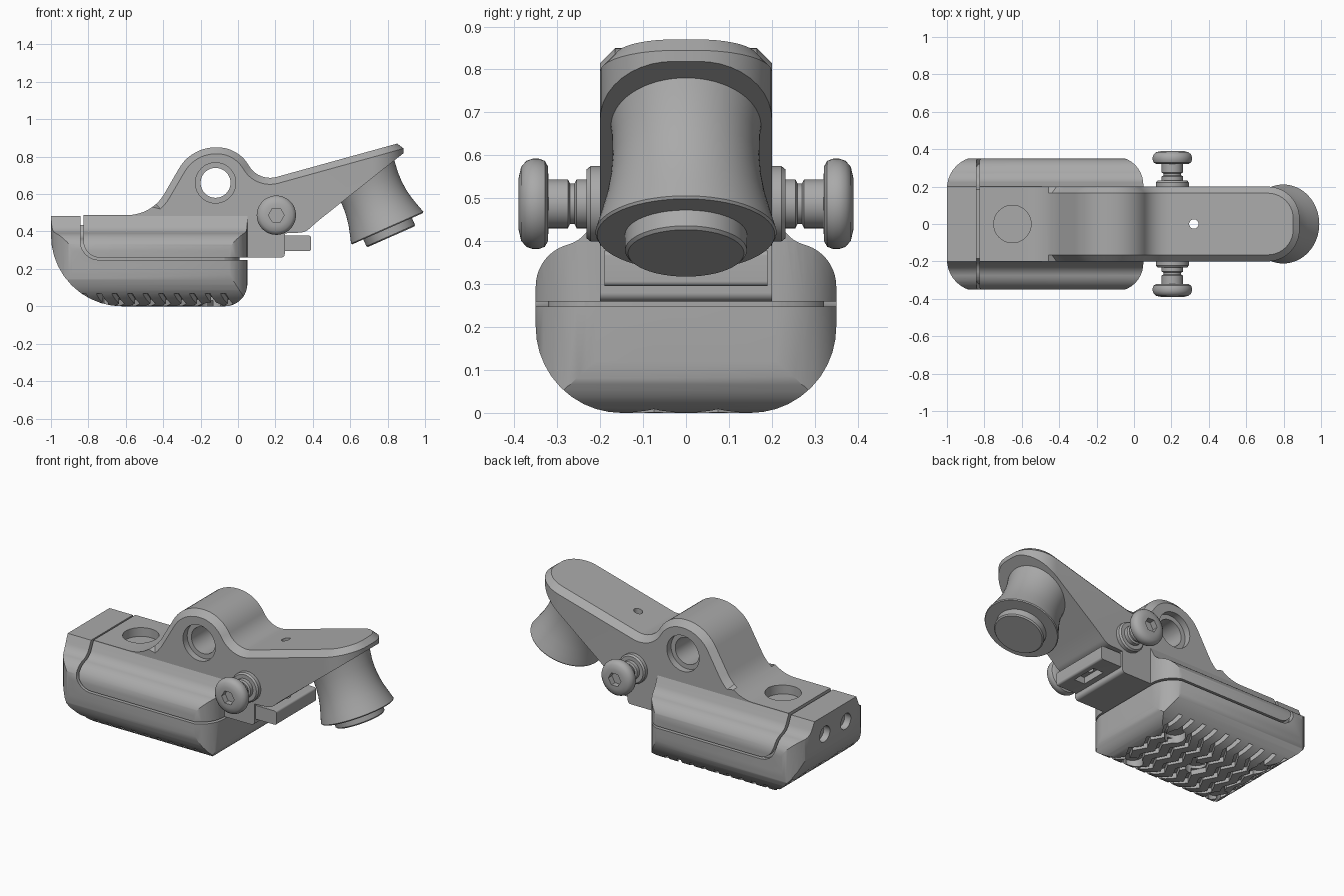
import bpy, bmesh, math
from mathutils import Matrix, Vector

if "Cube" in bpy.data.objects:
    bpy.data.objects.remove(bpy.data.objects["Cube"], do_unlink=True)

grey = bpy.data.materials.new("plain grey")
grey.use_nodes = True
grey.diffuse_color = (0.4, 0.4, 0.4, 1)
grey.node_tree.nodes["Principled BSDF"].inputs["Base Color"].default_value = (0.4, 0.4, 0.4, 1)


def to_object(name, bm):
    bmesh.ops.recalc_face_normals(bm, faces=bm.faces[:])
    mesh = bpy.data.meshes.new(name)
    bm.to_mesh(mesh)
    bm.free()
    obj = bpy.data.objects.new(name, mesh)
    bpy.context.collection.objects.link(obj)
    return obj


def rounded(points, steps=10):
    """Polygon whose corners (u, v, cut) become circular arcs."""
    out = []
    for i, (u, v, cut) in enumerate(points):
        p = Vector((u, v))
        if cut == 0:
            out.append(p)
            continue
        a = (Vector(points[i - 1][:2]) - p).normalized()
        b = (Vector(points[(i + 1) % len(points)][:2]) - p).normalized()
        w = math.sin(a.angle(b) / 2)
        for k in range(steps + 1):
            t = k / steps
            c0, c1, c2 = (1 - t) ** 2, 2 * t * (1 - t) * w, t * t
            out.append((c0 * (p + a * cut) + c1 * p + c2 * (p + b * cut)) / (c0 + c1 + c2))
    return out


def prism(name, points, axis, lo, hi):
    place = {"x": lambda p, h: (h, p[0], p[1]),
             "y": lambda p, h: (p[0], h, p[1]),
             "z": lambda p, h: (p[0], p[1], h)}[axis]
    bm = bmesh.new()
    ring = rounded(points)
    n = len(ring)
    a = [bm.verts.new(place(p, lo)) for p in ring]
    b = [bm.verts.new(place(p, hi)) for p in ring]
    bm.faces.new(a)
    bm.faces.new(b[::-1])
    for i in range(n):
        j = (i + 1) % n
        bm.faces.new((a[i], a[j], b[j], b[i]))
    return to_object(name, bm)


def box(name, x0, x1, y0, y1, z0, z1, cut=0):
    return prism(name, [(x0, z0, cut), (x1, z0, cut), (x1, z1, cut), (x0, z1, cut)], "y", y0, y1)


def lathe(name, profile, matrix, sides=48):
    """Closed solid of revolution from (radius, height) points."""
    bm = bmesh.new()
    verts = [bm.verts.new((r, 0, h)) for r, h in profile]
    edges = [bm.edges.new(pair) for pair in zip(verts, verts[1:])]
    bmesh.ops.spin(bm, geom=verts + edges, cent=(0, 0, 0), axis=(0, 0, 1),
                   angle=math.tau, steps=sides)
    bmesh.ops.remove_doubles(bm, verts=bm.verts[:], dist=1e-5)
    bmesh.ops.transform(bm, matrix=matrix, verts=bm.verts[:])
    return to_object(name, bm)


def rod(radius, axis, centre, length, sides=40):
    """Cylinder cutter along one axis."""
    pts = [(centre[0] + radius * math.cos(math.tau * i / sides),
            centre[1] + radius * math.sin(math.tau * i / sides), 0) for i in range(sides)]
    return prism("cutter", pts, axis, *length)


def boolean(obj, other, operation="DIFFERENCE", keep=False):
    mod = obj.modifiers.new("cut", "BOOLEAN")
    mod.operation, mod.object, mod.solver = operation, other, "EXACT"
    bpy.context.view_layer.objects.active = obj
    bpy.ops.object.modifier_apply(modifier=mod.name)
    if not keep:
        bpy.data.objects.remove(other, do_unlink=True)


def finish(obj):
    obj.data.materials.clear()
    obj.data.materials.append(grey)
    bpy.ops.object.select_all(action="DESELECT")
    obj.select_set(True)
    bpy.context.view_layer.objects.active = obj
    bpy.ops.object.shade_smooth_by_angle(angle=math.radians(30))


def pod(name):
    """Rounded housing: cross-section, side outline and plan intersected."""
    half = [(0.2, 0.483, 0), (0.24, 0.4, 0.04), (0.35, 0.375, 0.08), (0.35, 0, 0.2)]
    section = half + [(-y, z, c) for y, z, c in reversed(half)]
    obj = prism(name, section, "x", -1.1, 0.2)
    side = [(-1, 0.6, 0), (0.05, 0.6, 0), (0.05, 0, 0.12), (-1, 0, 0.38)]
    boolean(obj, prism("cutter", side, "y", -0.5, 0.5), "INTERSECT")
    plan = [(-1, -0.36, 0.17), (0.05, -0.36, 0.15), (0.05, 0.36, 0.15), (-1, 0.36, 0.17)]
    boolean(obj, prism("cutter", plan, "z", -0.1, 0.7), "INTERSECT")
    return obj


# Frame: side outline cut to a rounded plan
outline = [(-0.9, 0.488, 0), (-0.46, 0.488, 0.13), (-0.25, 0.85, 0.13), (0, 0.85, 0.11),
           (0.11, 0.665, 0.1), (1, 0.911, 0), (1, 0.91, 0), (0.42, 0.45, 0.04),
           (0.36, 0.395, 0.03), (0.25, 0.39, 0), (0.25, 0.26, 0.02), (-0.9, 0.26, 0)]
frame = prism("frame", outline, "y", -0.3, 0.3)
plan = [(-0.827, -0.2, 0), (0.885, -0.2, 0.17), (0.885, 0.2, 0.17), (-0.827, 0.2, 0)]
boolean(frame, prism("cutter", plan, "z", 0, 1.2), "INTERSECT")

# Chamfer along the upper rim of the frame
bm = bmesh.new()
bm.from_mesh(frame.data)
bm.normal_update()
rim = []
for e in bm.edges:
    if len(e.link_faces) == 2 and min(v.co.x for v in e.verts) > -0.47:
        low, high = sorted(f.normal.z for f in e.link_faces)
        if abs(low) < 0.05 and high > 0.1:
            rim.append(e)
bmesh.ops.bevel(bm, geom=rim, offset=0.035, segments=1, affect="EDGES", clamp_overlap=False)
bm.to_mesh(frame.data)
bm.free()

# Pivot bore with counterbores, and the small drilled hole
boolean(frame, rod(0.08, "y", (-0.12, 0.66), (-0.5, 0.5)))
for s in (-1, 1):
    boolean(frame, rod(0.108, "y", (-0.12, 0.66), sorted((s * 0.16, s * 0.3))))
boolean(frame, rod(0.025, "z", (0.32, 0), (0, 1)))

# Side cheeks above the seam
cheeks = pod("cheeks")
region = [(-0.827, 0.7, 0), (-0.827, 0.26, 0.09), (0.2, 0.26, 0), (0.2, 0.7, 0)]
boolean(cheeks, prism("cutter", region, "y", -0.5, 0.5), "INTERSECT")
for part in (frame, cheeks):
    boolean(part, rod(0.1, "z", (-0.65, 0), (0.43, 0.6)))

# Sole and end cap below the seam
sole = pod("sole")
region = [(-1.2, 0.7, 0), (-0.843, 0.7, 0), (-0.843, 0.248, 0.1), (0.2, 0.248, 0),
          (0.2, -0.1, 0), (-1.2, -0.1, 0)]
boolean(sole, prism("cutter", region, "y", -0.5, 0.5), "INTERSECT")

# Zigzag tread grooves following the curved underside
bm = bmesh.new()
for i in range(11):
    x = -0.89 + i * 0.083
    base = 0.38 - math.sqrt(0.38 ** 2 - min(0, x + 0.62) ** 2)
    rows = []
    for j in range(-4, 5):
        y = j * 0.075
        edge = max(0, abs(y) - 0.15)
        top = base + 0.2 - math.sqrt(0.04 - edge ** 2) + 0.03
        xc = x + (0.02 if j % 2 else -0.02)
        rows.append([bm.verts.new((xc + dx, y, z)) for dx, z in
                     ((-0.014, -0.1), (0.014, -0.1), (0.014, top), (-0.014, top))])
    bm.faces.new(rows[0])
    bm.faces.new(rows[-1][::-1])
    for a, b in zip(rows, rows[1:]):
        for k in range(4):
            m = (k + 1) % 4
            bm.faces.new((a[k], a[m], b[m], b[k]))
boolean(sole, to_object("cutter", bm))

# Round sockets underneath and in the end cap
for x, y in ((-0.14, 0.18), (-0.14, -0.18), (-0.74, 0.18), (-0.74, -0.18), (-0.44, 0)):
    boolean(sole, rod(0.058, "z", (x, y), (-0.1, 0.05)))
for y in (-0.1, 0.1):
    boolean(sole, rod(0.048, "x", (y, 0.37), (-1.1, -0.94)))

# Inner core filling the seam
core = pod("core")
core.data.transform(Matrix.Translation((-0.475, 0, 0.242))
                    @ Matrix.Diagonal((0.92, 0.92, 0.8, 1))
                    @ Matrix.Translation((0.475, 0, -0.242)))

# Bracket tab under the arm with a slot
bracket = box("bracket", 0.2, 0.39, -0.19, 0.19, 0.295, 0.378, 0.012)
boolean(bracket, rod(0.025, "z", (0.32, 0), (0, 1)))
boolean(bracket, box("cutter", 0.285, 0.355, -0.08, 0.08, 0.2, 0.335))

# Side knobs with hexagonal sockets
knob_profile = [(0, 0.17), (0.088, 0.17), (0.088, 0.222), (0.08, 0.232), (0.057, 0.232),
                (0.057, 0.255), (0.047, 0.26), (0.047, 0.27), (0.057, 0.275), (0.057, 0.32),
                (0.088, 0.322), (0.1, 0.329), (0.105, 0.342), (0.105, 0.358), (0.1, 0.372),
                (0.086, 0.384), (0.06, 0.39), (0, 0.39)]
for s, label in ((1, "back"), (-1, "front")):
    spin = Matrix.Translation((0.205, 0, 0.487)) @ Matrix.Rotation(-s * math.pi / 2, 4, "X")
    knob = lathe(label + "_knob", knob_profile, spin)
    boolean(knob, rod(0.042, "y", (0.205, 0.487), sorted((s * 0.355, s * 0.45)), 6))

# Flared foot with a round boss, tilted under the arm tip
foot_profile = [(0, -0.047), (0.135, -0.047), (0.142, -0.04), (0.142, 0), (0.207, 0),
                (0.211, 0.006), (0.198, 0.05), (0.184, 0.1), (0.175, 0.15), (0.171, 0.2),
                (0.172, 0.25), (0.178, 0.3), (0.186, 0.35), (0, 0.35)]
tilt = Matrix.Translation((0.8, 0, 0.415)) @ Matrix.Rotation(-0.416, 4, "Y")
lathe("flared_foot", foot_profile, tilt, 64)

for obj in list(bpy.context.collection.objects):
    if obj.type == "MESH":
        finish(obj)
